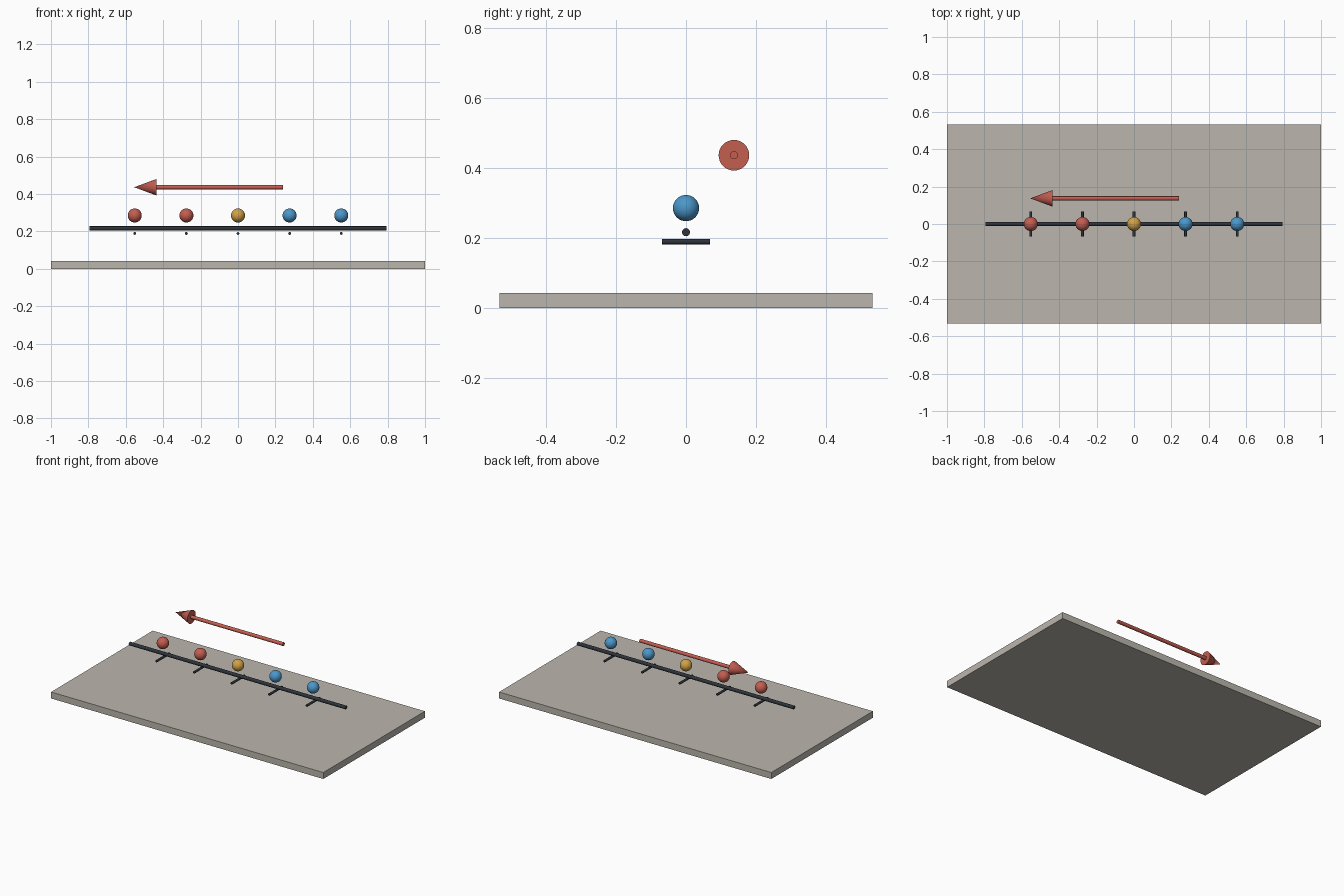
import bpy
from math import pi, radians

cube = bpy.data.objects.get("Cube")
if cube:
    bpy.data.objects.remove(cube, do_unlink=True)


def material(name, r, g, b):
    mat = bpy.data.materials.new(name)
    mat.use_nodes = True
    mat.diffuse_color = (r, g, b, 1)
    bsdf = next(n for n in mat.node_tree.nodes if n.type == 'BSDF_PRINCIPLED')
    bsdf.inputs["Base Color"].default_value = (r, g, b, 1)
    return mat


stone = material("warm_grey", 0.50, 0.47, 0.42)
dark = material("charcoal", 0.027, 0.034, 0.043)
red = material("brick_red", 0.55, 0.11, 0.08)
gold = material("gold", 0.64, 0.36, 0.06)
blue = material("sky_blue", 0.07, 0.31, 0.59)


def finish(name, mat, smooth=True):
    obj = bpy.context.object
    obj.name = name
    obj.data.materials.append(mat)
    if smooth:
        bpy.ops.object.shade_smooth_by_angle(angle=radians(40))
    return obj


def rod(name, mat, location, radius, length, rotation):
    bpy.ops.mesh.primitive_cylinder_add(
        vertices=24, radius=radius, depth=length, location=location, rotation=rotation)
    return finish(name, mat)


ALONG_X = (0, pi / 2, 0)
ALONG_Y = (pi / 2, 0, 0)

# Base slab
bpy.ops.mesh.primitive_cube_add(size=1, location=(0, 0, 0.0215))
bpy.context.object.scale = (2, 1.066, 0.043)
bpy.ops.object.transform_apply(location=False, rotation=False, scale=True)
finish("base_slab", stone, smooth=False)

# Long horizontal rail
rod("rail", dark, (0, 0, 0.216), 0.0115, 1.59, ALONG_X)

# Beads above the rail, each with a cross tick below it
for i, mat in enumerate((red, red, gold, blue, blue)):
    x = (i - 2) * 0.276
    rod(f"tick_{i + 1}", dark, (x, 0, 0.189), 0.0075, 0.136, ALONG_Y)
    bpy.ops.mesh.primitive_uv_sphere_add(
        segments=32, ring_count=16, radius=0.0375, location=(x, 0, 0.285))
    finish(f"bead_{i + 1}", mat)

# Arrow pointing to the right-hand side (-x)
ARROW_Y, ARROW_Z = 0.137, 0.436
TIP, NECK, TAIL = -0.555, -0.437, 0.24
rod("arrow_shaft", red, ((NECK + TAIL) / 2, ARROW_Y, ARROW_Z), 0.0115, TAIL - NECK, ALONG_X)
bpy.ops.mesh.primitive_cone_add(
    vertices=32, radius1=0.0437, radius2=0, depth=NECK - TIP,
    location=((NECK + TIP) / 2, ARROW_Y, ARROW_Z), rotation=(0, -pi / 2, 0))
finish("arrow_head", red)
